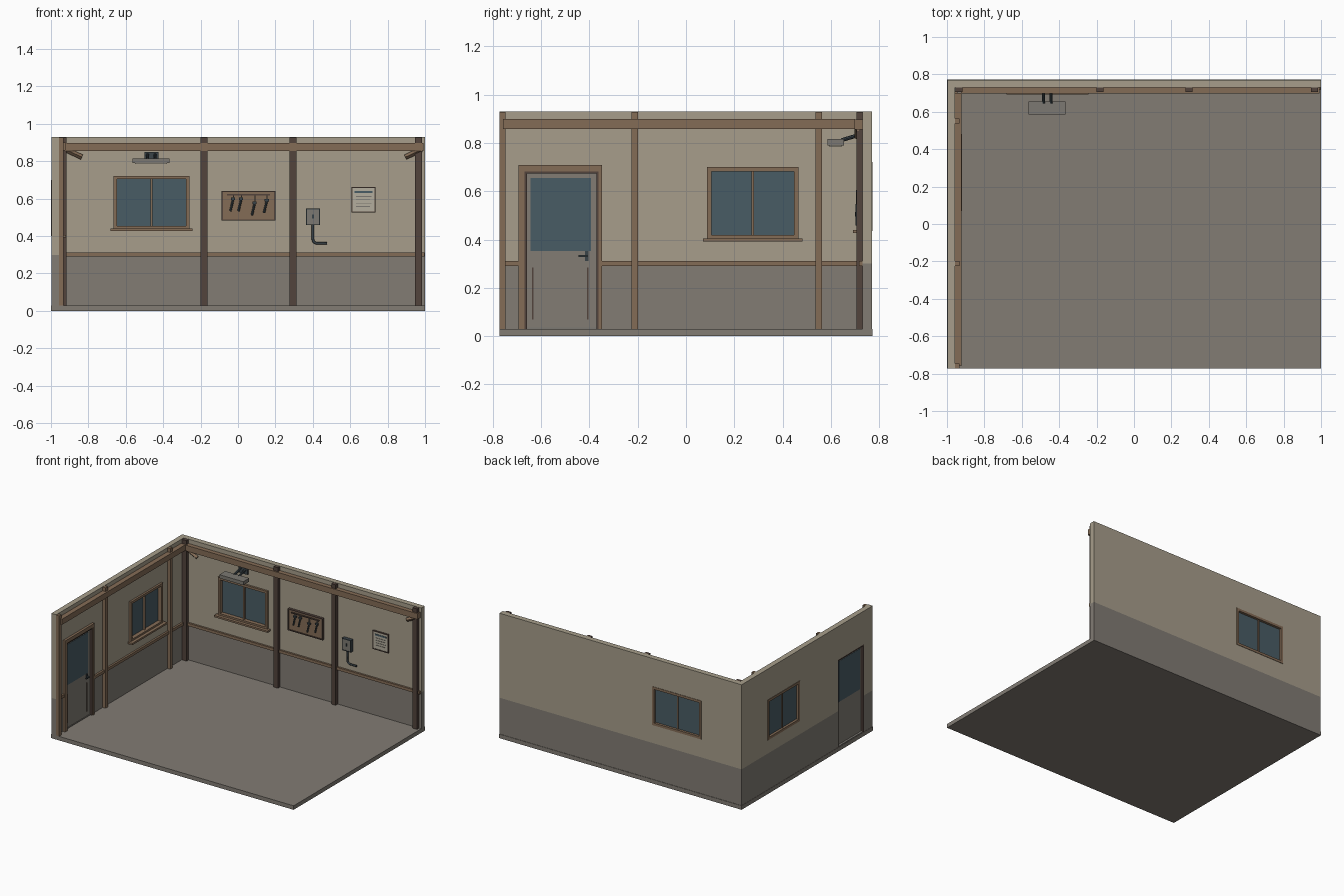
import bpy
import bmesh
from mathutils import Vector

old = bpy.data.objects.get("Cube")
if old:
    bpy.data.objects.remove(old, do_unlink=True)


def material(name, *rgb):
    """Flat material from display values 0-255, stored as linear."""
    lin = [((c / 255 + 0.055) / 1.055) ** 2.4 for c in rgb] + [1]
    m = bpy.data.materials.new(name)
    m.use_nodes = True
    m.diffuse_color = lin
    shader = next(n for n in m.node_tree.nodes if n.type == 'BSDF_PRINCIPLED')
    shader.inputs["Base Color"].default_value = lin
    return m


plaster = material("cream plaster", 167, 158, 139)
grey = material("warm grey", 130, 124, 116)
wood = material("brown wood", 132, 108, 86)
dark = material("dark wood", 82, 67, 60)
glass = material("blue grey glass", 73, 92, 101)
steel = material("dark steel", 58, 67, 72)
metal = material("light metal", 124, 121, 114)
paper = material("pale paper", 180, 174, 157)

FLOOR, TOP, SPLIT = 0.03, 0.93, 0.3
HALF_Y = 0.773
OUT = -0.04          # wall thickness, measured away from the room


# Wall spaces: u runs along the wall, d is the distance into the room
def back(u, d, z):
    return Vector((u, 0.73 - d, z))


def side(u, d, z):
    return Vector((-0.958 + d, u, z))


def world(x, y, z):
    return Vector((x, y, z))


def finish(name, bm, *mats):
    bmesh.ops.recalc_face_normals(bm, faces=bm.faces)
    mesh = bpy.data.meshes.new(name)
    bm.to_mesh(mesh)
    bm.free()
    for m in mats:
        mesh.materials.append(m)
    ob = bpy.data.objects.new(name, mesh)
    bpy.context.collection.objects.link(ob)
    return ob


def boxes(name, mat, space, *spans):
    """One object made of boxes (u0, u1, d0, d1, z0, z1)."""
    bm = bmesh.new()
    for u0, u1, d0, d1, z0, z1 in spans:
        a, b = space(u0, d0, z0), space(u1, d1, z1)
        cube = bmesh.ops.create_cube(bm, size=1)["verts"]
        for v in cube:
            v.co = (a + b) / 2 + v.co * (b - a)
    return finish(name, bm, mat)


def rods(name, mat, radius, sides, *pairs):
    """Straight bars between pairs of points."""
    bm = bmesh.new()
    for a, b in pairs:
        turn = (b - a).to_track_quat('Z', 'Y')
        made = bmesh.ops.create_cone(bm, cap_ends=True, segments=sides, radius1=radius,
                                     radius2=radius, depth=(b - a).length)
        for v in made["verts"]:
            v.co = (a + b) / 2 + turn @ v.co
    return finish(name, bm, mat)


def wall(name, space, start, end, holes):
    """Wall sheet with openings, thickened outward, grey below the split."""
    us = sorted({start, end, *(h[0] for h in holes), *(h[1] for h in holes)})
    zs = sorted({FLOOR, SPLIT, TOP, *(h[2] for h in holes), *(h[3] for h in holes)})
    bm = bmesh.new()
    for u0, u1 in zip(us, us[1:]):
        for z0, z1 in zip(zs, zs[1:]):
            u, z = (u0 + u1) / 2, (z0 + z1) / 2
            if any(h[0] < u < h[1] and h[2] < z < h[3] for h in holes):
                continue
            corners = ((u0, z0), (u1, z0), (u1, z1), (u0, z1))
            bm.faces.new([bm.verts.new(space(p, 0, q)) for p, q in corners])
    bmesh.ops.remove_doubles(bm, verts=bm.verts, dist=0.0001)
    made = bmesh.ops.extrude_face_region(bm, geom=bm.faces[:], use_keep_orig=True)["geom"]
    shift = space(0, OUT, 0) - space(0, 0, 0)
    bmesh.ops.translate(bm, verts=[g for g in made if isinstance(g, bmesh.types.BMVert)],
                        vec=shift)
    for f in bm.faces:
        f.material_index = int(f.calc_center_median().z < SPLIT)
    finish(name, bm, plaster, grey)


def frame(u0, u1, z0, z1, w, d0, d1):
    """Four bars around a rectangle."""
    return [(u0, u0 + w, d0, d1, z0, z1), (u1 - w, u1, d0, d1, z0, z1),
            (u0 + w, u1 - w, d0, d1, z1 - w, z1), (u0 + w, u1 - w, d0, d1, z0, z0 + w)]


def window(name, space, u0, u1, z0, z1):
    mid, w = (u0 + u1) / 2, 0.018
    bars = frame(u0, u1, z0, z1, w, OUT - 0.003, 0.015)
    bars.append((mid - 0.005, mid + 0.005, OUT + 0.008, 0, z0 + w, z1 - w))
    boxes(name + "_frame", wood, space, *bars)
    boxes(name + "_glass", glass, space, (u0 + w, u1 - w, -0.025, -0.015, z0 + w, z1 - w))
    boxes(name + "_sill", wood, space, (u0 - 0.017, u1 + 0.017, 0, 0.038, z0 - 0.008, z0 + 0.005))


# Floor and walls
back_win = (-0.666, -0.26, 0.435, 0.722)
side_win = (0.087, 0.465, 0.4, 0.7)
door = (-0.668, -0.362, FLOOR, 0.682)
boxes("floor", grey, world, (-1, 1, -HALF_Y, HALF_Y, 0, FLOOR))
wall("back_wall", back, -0.998, 1, [back_win])
wall("side_wall", side, -HALF_Y, 0.73, [door, side_win])
window("back_window", back, *back_win)
window("side_window", side, *side_win)

# Posts
boxes("back_posts", dark, back, *[(u - 0.018, u + 0.018, 0, 0.025, FLOOR, TOP - 0.002)
                                 for u in (-0.936, -0.182, 0.294, 0.965)])
boxes("side_posts", wood, side, *[(u - 0.013, u + 0.013, 0, 0.024, FLOOR, TOP - 0.002)
                                 for u in (-0.76, -0.212, 0.55)])

# Top beams, dado rails and corner braces
boxes("back_beam", wood, back, (-0.925, 0.992, 0, 0.033, 0.855, 0.898))
boxes("side_beam", wood, side, (-0.758, 0.7, 0, 0.036, 0.858, 0.9))
boxes("back_rail", wood, back, (-0.93, 0.997, 0, 0.014, 0.29, 0.311))
boxes("side_rail", wood, side, (-0.75, -0.69, 0, 0.014, 0.29, 0.311),
      (-0.35, 0.71, 0, 0.014, 0.29, 0.311))
rods("corner_braces", wood, 0.014, 4, *[
    (back(c + s * 0.92, 0.018, 0.862), back(c + s * 0.835, 0.018, 0.822))
    for s, c in ((-1, 0), (1, 0.06))])

# Door with lining, trim, glazing and hardware
d0, d1, _, dz = door
boxes("door_trim", wood, side, (d0 - 0.025, d0, 0, 0.018, FLOOR, dz),
      (d1, d1 + 0.015, 0, 0.018, FLOOR, dz), (d0 - 0.025, d1 + 0.015, 0, 0.018, dz, 0.709))
boxes("door_lining", dark, side, (d0, d0 + 0.009, OUT, 0.012, FLOOR, dz),
      (d1 - 0.009, d1, OUT, 0.012, FLOOR, dz), (d0, d1, OUT, 0.012, dz - 0.009, dz))
boxes("door_leaf", grey, side, (d0 + 0.009, d1 - 0.009, -0.024, -0.004, 0.036, dz - 0.009))
boxes("door_glass", glass, side, (-0.643, -0.394, -0.026, -0.002, 0.353, 0.656))
boxes("door_threshold", metal, side, (d0 + 0.009, d1 - 0.009, OUT, 0, FLOOR, 0.036))
boxes("door_panel_strips", dark, side, *[(u - 0.003, u + 0.003, -0.005, -0.001, 0.07, 0.285)
                                        for u in (-0.635, -0.406)])
boxes("door_handle", steel, side, (-0.418, -0.404, -0.005, 0.002, 0.312, 0.352),
      (-0.415, -0.407, 0, 0.018, 0.328, 0.336), (-0.445, -0.407, 0.012, 0.02, 0.328, 0.336))

# Wall lamp
boxes("lamp_body", metal, back, (-0.563, -0.366, 0.075, 0.145, 0.79, 0.816))
boxes("lamp_diffuser", paper, back, (-0.55, -0.38, 0.083, 0.137, 0.786, 0.791))
boxes("lamp_plate", steel, back, (-0.5, -0.425, 0, 0.012, 0.8, 0.85))
rods("lamp_arms", steel, 0.008, 8, *[(back(u, 0.085, 0.812), back(u, 0.005, 0.836))
                                    for u in (-0.483, -0.443)])

# Tool board
board = (-0.088, 0.2, 0.482, 0.642)
boxes("tool_board", wood, back, (-0.085, 0.197, 0, 0.014, 0.486, 0.638))
boxes("tool_board_frame", dark, back, *frame(*board, 0.007, 0, 0.02))
boxes("tool_rail", dark, back, (-0.06, 0.17, 0.014, 0.022, 0.616, 0.624))
tools = ((-0.025, 0.6), (0.018, 0.6), (0.09, 0.578), (0.155, 0.592))
rods("tool_handles", steel, 0.006, 8, *[
    (back(u, 0.021, z), back(u - 0.016, 0.021, z - 0.068)) for u, z in tools])
boxes("tool_heads", steel, back, *[(u - 0.012, u + 0.01, 0.015, 0.027, z - 0.006, z + 0.006)
                                  for u, z in tools])
boxes("tool_hooks", metal, back, *[(u - 0.003, u + 0.003, 0.014, 0.024, z + 0.006, 0.618)
                                  for u, z in tools])

# Switch box with bent conduit
boxes("switch_box", metal, back, (0.366, 0.436, 0, 0.026, 0.46, 0.545))
boxes("switch_box_rim", steel, back, *frame(0.364, 0.438, 0.458, 0.547, 0.005, 0, 0.028))
boxes("switch_button", steel, back, (0.396, 0.406, 0.026, 0.031, 0.495, 0.515))
curve = bpy.data.curves.new("conduit", 'CURVE')
curve.dimensions = '3D'
curve.bevel_depth = 0.007
curve.bevel_resolution = 2
curve.use_fill_caps = True
path = [(0.4, 0.46), (0.4, 0.385), (0.404, 0.37), (0.418, 0.361), (0.475, 0.361)]
spline = curve.splines.new('POLY')
spline.points.add(len(path) - 1)
for point, (u, z) in zip(spline.points, path):
    point.co = (*back(u, 0.012, z), 1)
curve.materials.append(steel)
bpy.context.collection.objects.link(bpy.data.objects.new("conduit", curve))

# Notice sheet with ruled lines
boxes("notice_sheet", paper, back, (0.61, 0.732, 0, 0.008, 0.528, 0.66))
boxes("notice_frame", dark, back, *frame(0.607, 0.735, 0.525, 0.663, 0.006, 0, 0.012))
boxes("notice_heading", glass, back, (0.624, 0.718, 0.008, 0.01, 0.63, 0.642))
boxes("notice_lines", metal, back, *[
    (0.63, 0.715 - 0.01 * (i % 2), 0.008, 0.01, 0.61 - 0.018 * i, 0.614 - 0.018 * i)
    for i in range(4)])
